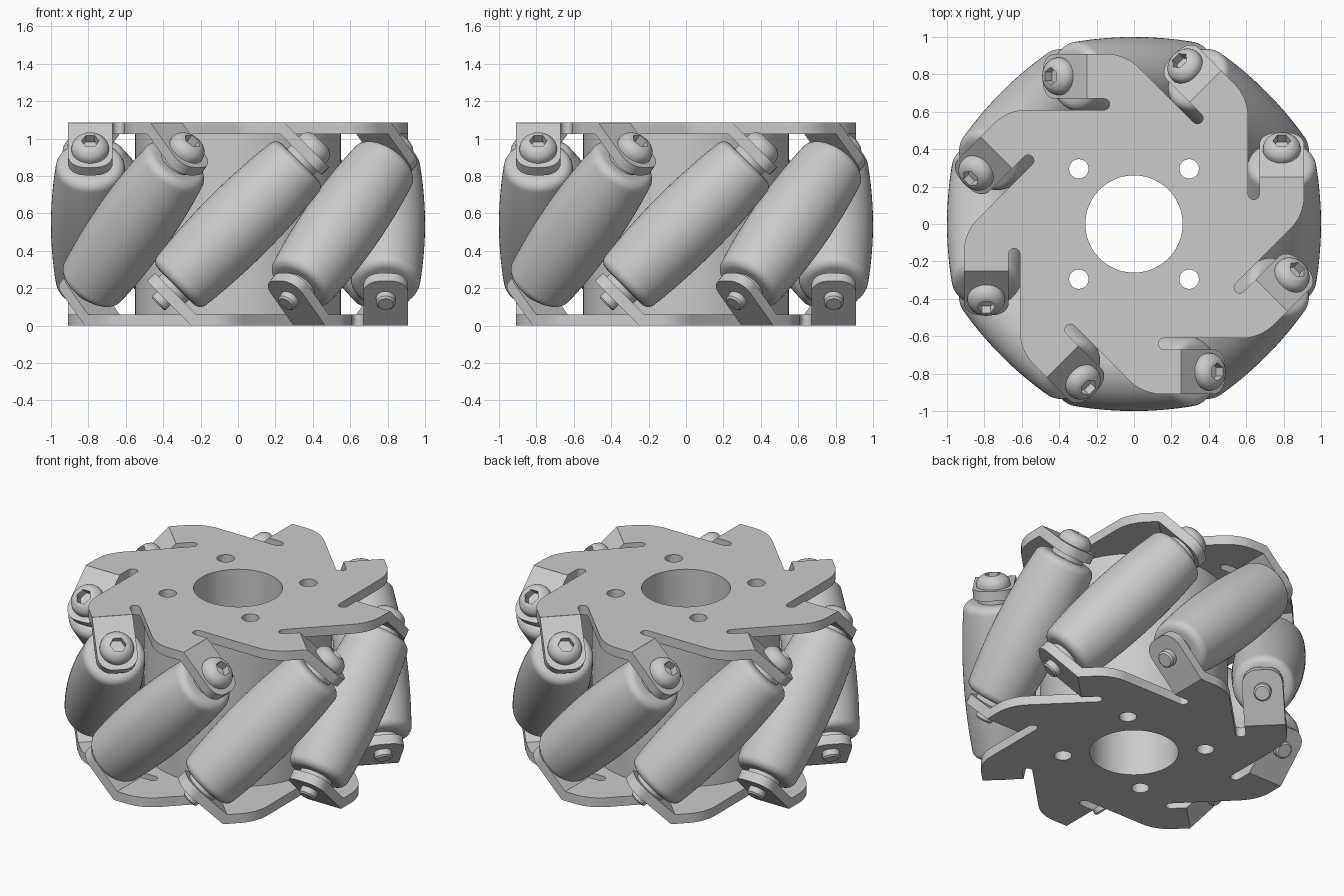
import bpy, bmesh
from math import sin, cos, pi, radians, tan
from mathutils import Matrix

if "Cube" in bpy.data.objects:
    bpy.data.objects.remove(bpy.data.objects["Cube"])

HEIGHT, THICK, COUNT = 1.085, 0.06, 8
ROLLER_DIST, ROLLER_R, ROLLER_HALF = 0.79, 0.21, 0.47
TAB_IN, TAB_OUT = 0.50, 0.56          # tab faces along the roller axis
ARM_OUT, TAB_EDGE, SLOT_EDGE, BEND = 0.91, 0.67, 0.61, 0.25

metal = bpy.data.materials.new("plain_grey")
metal.use_nodes = True
metal.diffuse_color = (0.6, 0.6, 0.6, 1)
metal.node_tree.nodes["Principled BSDF"].inputs["Base Color"].default_value = (0.6, 0.6, 0.6, 1)


def finish(name, mesh, bm):
    """Clean the mesh, link it as an object and shade it."""
    bmesh.ops.remove_doubles(bm, verts=bm.verts, dist=1e-5)
    bmesh.ops.recalc_face_normals(bm, faces=bm.faces)
    bm.to_mesh(mesh)
    bm.free()
    mesh.materials.clear()
    mesh.materials.append(metal)
    obj = bpy.data.objects.new(name, mesh)
    bpy.context.collection.objects.link(obj)
    bpy.ops.object.select_all(action='DESELECT')
    obj.select_set(True)
    bpy.context.view_layer.objects.active = obj
    bpy.ops.object.shade_smooth_by_angle(angle=radians(32))
    return obj


def slab(name, loops, z0, z1):
    """Extrude flat outlines; inner loops become holes."""
    curve = bpy.data.curves.new(name, 'CURVE')
    curve.dimensions, curve.fill_mode = '2D', 'BOTH'
    curve.extrude = (z1 - z0) / 2
    for pts in loops:
        spline = curve.splines.new('POLY')
        spline.points.add(len(pts) - 1)
        for p, (x, y) in zip(spline.points, pts):
            p.co = (x, y, 0, 1)
        spline.use_cyclic_u = True
    temp = bpy.data.objects.new("temp", curve)
    bpy.context.collection.objects.link(temp)
    graph = bpy.context.evaluated_depsgraph_get()
    mesh = bpy.data.meshes.new_from_object(temp.evaluated_get(graph))
    bpy.data.objects.remove(temp)
    bm = bmesh.new()
    bm.from_mesh(mesh)
    bmesh.ops.translate(bm, verts=bm.verts, vec=(0, 0, (z0 + z1) / 2))
    return finish(name, mesh, bm)


def lathe(name, profile, segs=48, hexed=()):
    """Revolve (radius, z) points about z; rings listed in hexed are hexagonal."""
    bm = bmesh.new()
    rings = []
    for i, (r, z) in enumerate(profile):
        ring = []
        for k in range(segs):
            a = 2 * pi * k / segs
            q = r * cos(pi / 6) / cos(a % (pi / 3) - pi / 6) if i in hexed else r
            ring.append(bm.verts.new((q * cos(a), q * sin(a), z)))
        rings.append(ring)
    for lower, upper in zip(rings, rings[1:]):
        for k in range(segs):
            n = (k + 1) % segs
            bm.faces.new((lower[k], lower[n], upper[n], upper[k]))
    bm.faces.new(rings[0])
    bm.faces.new(rings[-1])
    return finish(name, bpy.data.meshes.new(name), bm)


def arc(cx, cy, r, start, end, steps):
    return [(cx + r * cos(radians(start + (end - start) * i / steps)),
             cy + r * sin(radians(start + (end - start) * i / steps))) for i in range(steps + 1)]


def circle(cx, cy, r, n=48):
    return arc(cx, cy, r, 0, 360, n)[:-1]


# Side plate: eight hooked arms, each with a relief slot beside its folded tab
corner_r = 0.25
corner_v = ARM_OUT * tan(pi / 8) - (ARM_OUT - SLOT_EDGE) / sin(pi / 4) * 1.0 + 0.094
slot_r = (TAB_EDGE - SLOT_EDGE) / 2
arm = arc(ARM_OUT - corner_r, corner_v + corner_r * tan(pi / 8), corner_r, -45, 0, 8)
arm += [(ARM_OUT, BEND), (TAB_EDGE, BEND)]
arm += arc(SLOT_EDGE + slot_r, 0.16, slot_r, 0, -180, 8)
outline = []
for k in range(COUNT):
    c, s = cos(2 * pi * k / COUNT), sin(2 * pi * k / COUNT)
    outline += [(u * c - v * s, u * s + v * c) for u, v in arm]
holes = [circle(0, 0, 0.26, 64)]
holes += [circle(x, y, 0.052, 24) for x in (-0.295, 0.295) for y in (-0.295, 0.295)]

top_plate = slab("top_plate", [outline] + holes, HEIGHT - THICK, HEIGHT)
bottom_plate = bpy.data.objects.new("bottom_plate", top_plate.data)
bpy.context.collection.objects.link(bottom_plate)
bottom_plate.matrix_world = Matrix.Translation((0, 0, HEIGHT)) @ Matrix.Rotation(pi, 4, 'X')

# Hub drum between the plates
slab("hub", [circle(0, 0, 0.55, 96)] + holes, THICK - 0.01, HEIGHT - THICK + 0.01)

# Barrel roller with rounded rims and a narrow collar at each end
def barrel(t):
    return ROLLER_R - 0.14 * t * t

fillet = 0.05
straight = ROLLER_HALF - fillet
half = [(barrel(straight * i / 8), straight * i / 8) for i in range(9)]
half += arc(barrel(straight) - fillet, straight, fillet, 0, 90, 6)[1:]
half += [(0.10, ROLLER_HALF), (0.10, TAB_IN + 0.01)]
roller = lathe("roller", [(r, -z) for r, z in reversed(half[1:])] + half, 64)

# Folded tab with rounded end, in the roller's own frame
w, end, rc = (ARM_OUT - TAB_EDGE) / 2, 0.13, 0.09
start = (BEND - TAB_OUT / sin(pi / 4) / 2) * 1.414
start = -0.206
tab_shape = [(-w, start), (w, start)]
tab_shape += arc(w - rc, end - rc, rc, 0, 90, 8) + arc(rc - w, end - rc, rc, 90, 180, 8)
tab = slab("top_tab", [tab_shape], TAB_IN, TAB_OUT)

# Domed screw with hex socket, and plain pin end on the other side
dome = [(0.10, TAB_OUT - 0.01), (0.10, TAB_OUT + 0.015)]
dome += [(0.10 * cos(a), TAB_OUT + 0.015 + 0.065 * sin(a)) for a in (0.2, 0.4, 0.6, 0.8, 0.95)]
dome += [(0.048, TAB_OUT + 0.07), (0.048, TAB_OUT + 0.02)]
screw = lathe("screw", dome, 48, hexed=(len(dome) - 2, len(dome) - 1))
pin = lathe("pin_end", [(0.052, -TAB_IN), (0.052, -TAB_OUT - 0.035), (0.042, -TAB_OUT - 0.045)], 32)

# Place one tilted set of parts around the wheel per roller
flip = Matrix.Rotation(pi, 4, 'X')
parts = [(roller, "roller", Matrix()), (tab, "top_tab", Matrix()),
         (tab, "bottom_tab", flip), (screw, "screw", Matrix()), (pin, "pin_end", Matrix())]
for k in range(COUNT):
    frame = (Matrix.Rotation(2 * pi * k / COUNT, 4, 'Z')
             @ Matrix.Translation((ROLLER_DIST, 0, HEIGHT / 2))
             @ Matrix.Rotation(-pi / 4, 4, 'X'))
    for source, name, local in parts:
        if k == 0 and name != "bottom_tab":
            obj = source
        else:
            obj = bpy.data.objects.new(name, source.data)
            bpy.context.collection.objects.link(obj)
        obj.matrix_world = frame @ local
